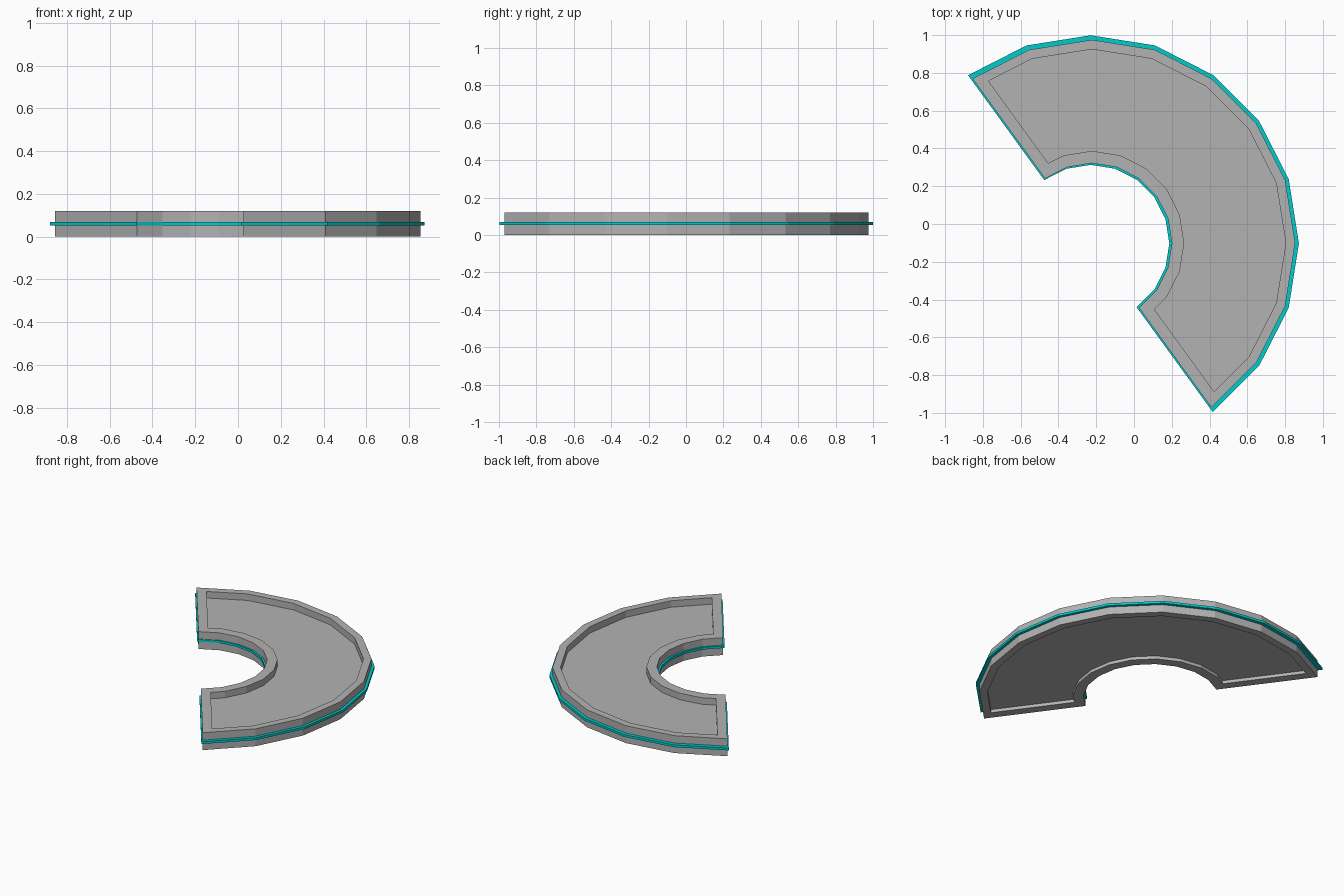
import bpy, bmesh
from math import radians, cos, sin
from mathutils import Vector

if "Cube" in bpy.data.objects:
    bpy.data.objects.remove(bpy.data.objects["Cube"])

STEPS, START, STEP = 10, -54, 18      # half of a 20-sided ring
SLAB_CENTRE = Vector((-0.2225, -0.101))
STRIP_CENTRE = Vector((-0.229, -0.103))


def arc(centre, radius, end_inset):
    """Faceted half circle; the straight ends are moved inwards by end_inset."""
    pts = [centre + radius * Vector((cos(radians(START + STEP * i)),
                                     sin(radians(START + STEP * i))))
           for i in range(STEPS + 1)]
    slide = end_inset / cos(radians(STEP / 2))
    first = pts[0] + (pts[1] - pts[0]).normalized() * slide
    last = pts[-1] + (pts[-2] - pts[-1]).normalized() * slide
    return [first] + pts[1:-1] + [last]


def outline(centre, r_out, r_in, end_inset):
    return arc(centre, r_out, end_inset) + arc(centre, r_in, end_inset)[::-1]


def stacked_loops(name, loops, colour):
    """Join closed outlines (outline, z) in order and cap both ends with quads."""
    bm = bmesh.new()
    rings = [[bm.verts.new((p.x, p.y, z)) for p in pts] for pts, z in loops]
    n = len(rings[0])
    for a, b in zip(rings, rings[1:]):
        for i in range(n):
            j = (i + 1) % n
            bm.faces.new((a[i], a[j], b[j], b[i]))
    for ring in (rings[0], rings[-1]):
        for i in range(STEPS):
            bm.faces.new((ring[i], ring[i + 1], ring[n - 2 - i], ring[n - 1 - i]))
    bmesh.ops.recalc_face_normals(bm, faces=bm.faces)
    mesh = bpy.data.meshes.new(name)
    bm.to_mesh(mesh)
    bm.free()
    material = bpy.data.materials.new(name + "_colour")
    material.diffuse_color = colour
    material.use_nodes = True
    material.node_tree.nodes["Principled BSDF"].inputs["Base Color"].default_value = material.diffuse_color
    mesh.materials.append(material)
    obj = bpy.data.objects.new(name, mesh)
    bpy.context.collection.objects.link(obj)


# Curved slab with a raised rim: deep recess on top, shallow one underneath
outer = outline(SLAB_CENTRE, 1.076, 0.423, 0.0)
recess = outline(SLAB_CENTRE, 1.026, 0.488, 0.061)
stacked_loops("curved_slab", [(recess, 0.022), (recess, 0.0), (outer, 0.0),
                              (outer, 0.12), (recess, 0.12), (recess, 0.075)],
              (0.45, 0.45, 0.45, 1))

# Thin teal strip standing proud around the edge
band = outline(STRIP_CENTRE, 1.102, 0.416, -0.002)
stacked_loops("edge_strip", [(band, 0.053), (band, 0.069)], (0.0, 0.6, 0.6, 1))
